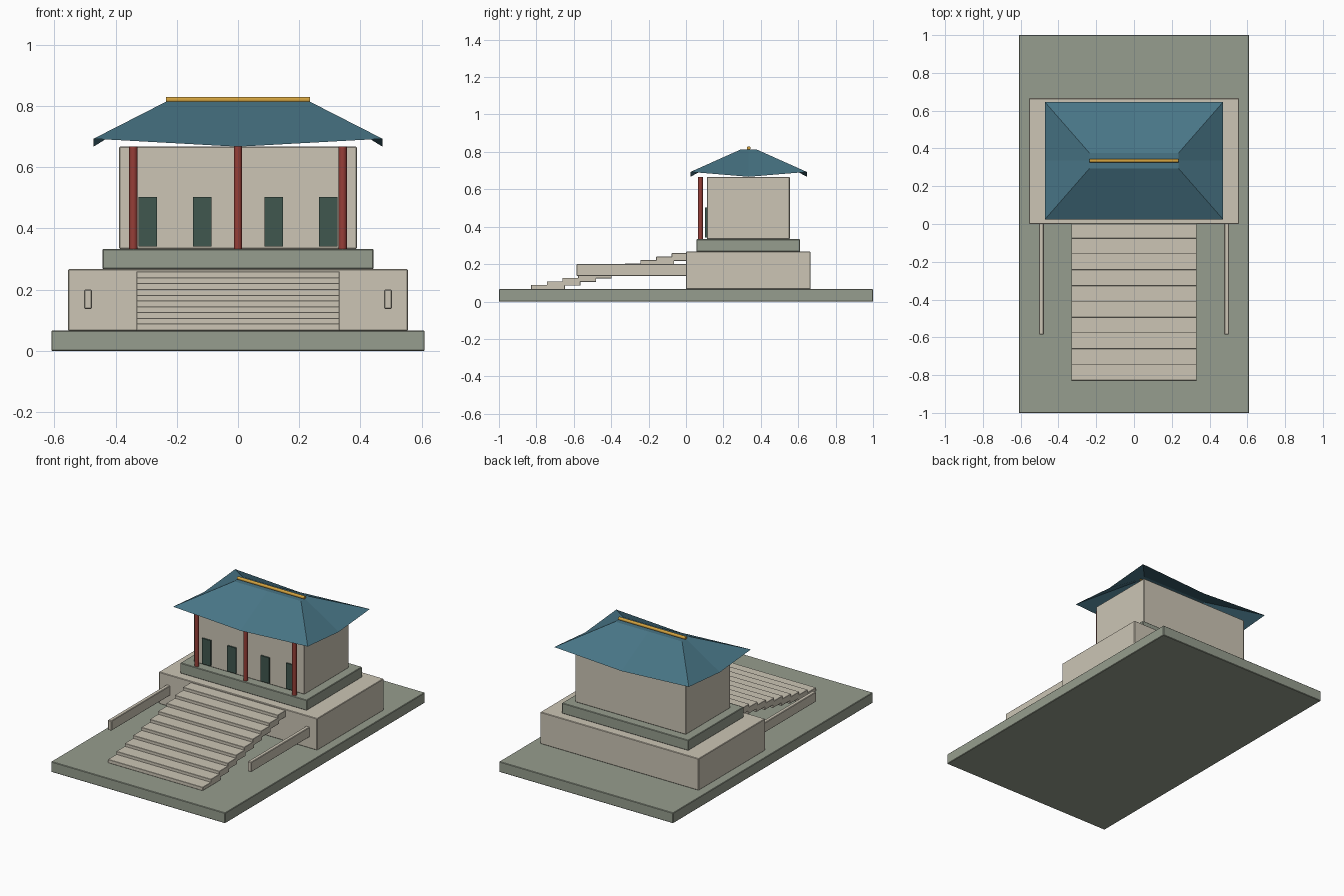
import bpy, bmesh, math

if "Cube" in bpy.data.objects:
    bpy.data.objects.remove(bpy.data.objects["Cube"])


def material(name, rgb):
    m = bpy.data.materials.new(name)
    lin = [((c / 255 + 0.055) / 1.055) ** 2.4 for c in rgb]
    m.diffuse_color = (*lin, 1)
    m.use_nodes = True
    m.node_tree.nodes["Principled BSDF"].inputs["Base Color"].default_value = m.diffuse_color
    return m


STONE = material("cream_stone", (204, 197, 181))
SLATE = material("grey_green_stone", (150, 157, 142))
TILE = material("blue_roof_tile", (72, 117, 134))
RED = material("red_lacquer", (150, 62, 55))
GOLD = material("gold", (208, 160, 62))
DOOR = material("dark_green_door", (64, 87, 78))


def add_object(name, bm, mat):
    mesh = bpy.data.meshes.new(name)
    bm.to_mesh(mesh)
    bm.free()
    mesh.materials.append(mat)
    ob = bpy.data.objects.new(name, mesh)
    bpy.context.collection.objects.link(ob)
    return ob


def box(name, x, y, z, mat, bevel=0.003):
    """Box from (min, max) pairs with a slightly softened edge."""
    bm = bmesh.new()
    bmesh.ops.create_cube(bm, size=1)
    for v in bm.verts:
        v.co = [lo + (c + 0.5) * (hi - lo) for c, (lo, hi) in zip(v.co, (x, y, z))]
    ob = add_object(name, bm, mat)
    if bevel:
        mod = ob.modifiers.new("soft_edge", "BEVEL")
        mod.width, mod.segments = bevel, 1
    return ob


def cylinder(name, centre, radius, length, mat, sides=16, along_x=False):
    bpy.ops.mesh.primitive_cylinder_add(
        vertices=sides, radius=radius, depth=length, location=centre,
        rotation=(0, math.pi / 2 if along_x else 0, 0))
    ob = bpy.context.object
    ob.name = name
    ob.data.materials.append(mat)
    bpy.ops.object.shade_smooth_by_angle(angle=math.radians(35))


# Stacked platforms and hall
box("ground_slab", (-0.61, 0.61), (-1, 1), (0, 0.066), SLATE)
box("podium", (-0.555, 0.555), (0, 0.666), (0.066, 0.267), STONE)
box("terrace", (-0.443, 0.443), (0.055, 0.61), (0.267, 0.333), SLATE)
box("hall", (-0.388, 0.388), (0.111, 0.555), (0.333, 0.667), STONE)

# Staircase of overlapping slabs
for i in range(10):
    y, z = -0.828 + 0.0835 * i, 0.0665 + 0.0189 * i
    box(f"step_{i + 1}", (-0.332, 0.332), (y, y + 0.18), (z, z + 0.0222),
        STONE, 0.0015)

# Side rails
for side, x in (("left", -0.49), ("right", 0.49)):
    box(f"rail_{side}", (x - 0.0125, x + 0.0125), (-0.585, 0.005),
        (0.137, 0.2), STONE)

# Front columns
for i, x in enumerate((-0.342, 0, 0.342)):
    cylinder(f"column_{i + 1}", (x, 0.077, 0.5), 0.0135, 0.334, RED)

# Door panels
for i, x in enumerate((-0.295, -0.117, 0.117, 0.295)):
    box(f"door_{i + 1}", (x - 0.03, x + 0.03), (0.102, 0.1115),
        (0.341, 0.503), DOOR, 0)

# Hipped roof shell: raised eave corners, sagging eave midpoints, flat crown
YC = 0.335


def ring(bm, hx, hy, z_corner, z_mid):
    pts = [(-1, -1), (0, -1), (1, -1), (1, 0), (1, 1), (0, 1), (-1, 1), (-1, 0)]
    return [bm.verts.new((sx * hx, YC + sy * hy, z_corner if sx * sy else z_mid))
            for sx, sy in pts]


bm = bmesh.new()
eave = ring(bm, 0.472, 0.311, 0.693, 0.667)
crown = ring(bm, 0.235, 0.04, 0.814, 0.814)
for i in range(8):
    j = (i + 1) % 8
    bm.faces.new((eave[i], eave[j], crown[j], crown[i]))
bm.faces.new(crown)
add_object("roof", bm, TILE)

# Ridge pole
cylinder("ridge_pole", (0, YC, 0.82), 0.01, 0.47, GOLD, 12, True)
